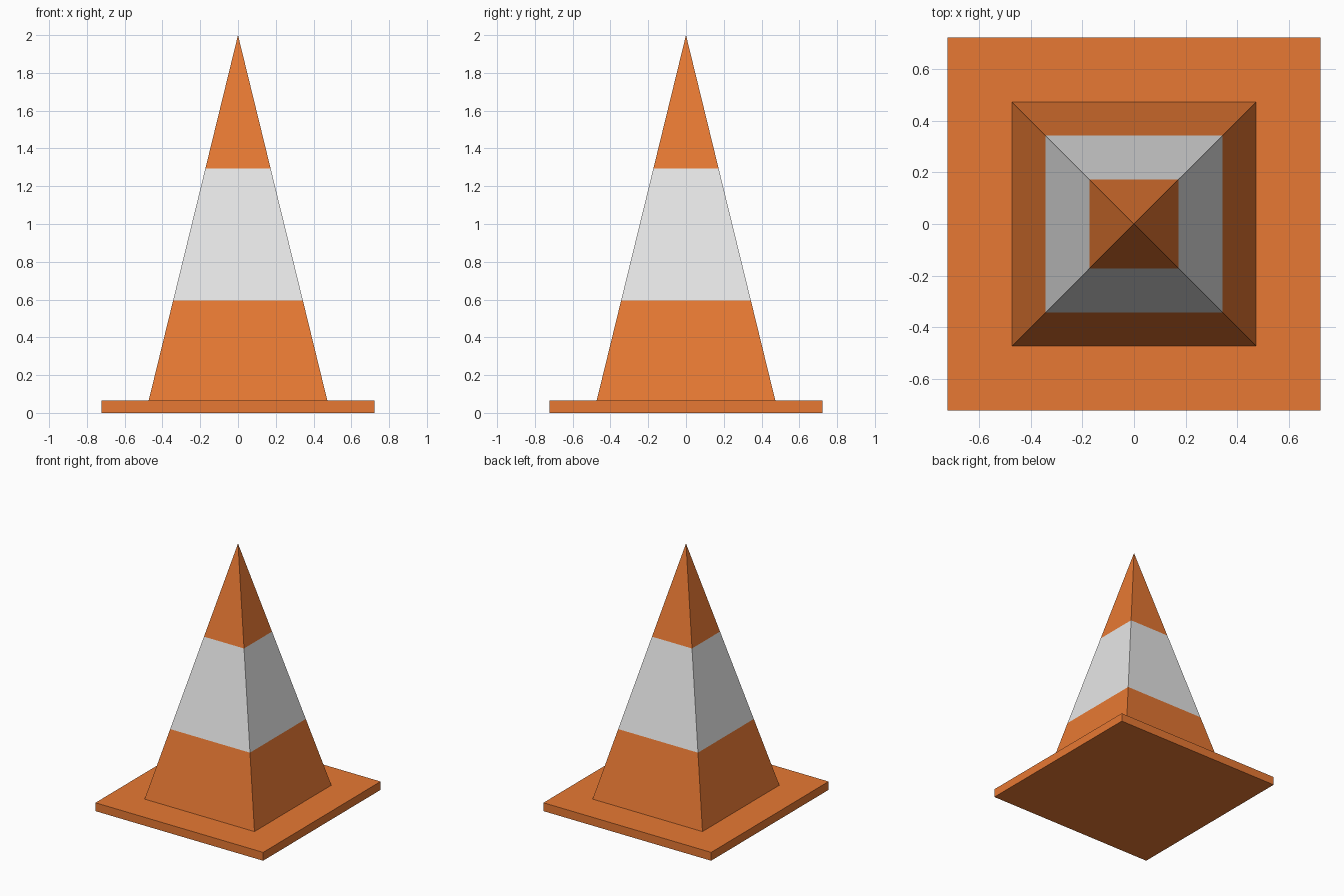
import bpy, bmesh

if "Cube" in bpy.data.objects:
    bpy.data.objects.remove(bpy.data.objects["Cube"])

def material(name, rgb):
    m = bpy.data.materials.new(name)
    m.diffuse_color = (*rgb, 1.0)
    m.use_nodes = True
    m.node_tree.nodes["Principled BSDF"].inputs["Base Color"].default_value = m.diffuse_color
    return m

orange = material("orange", (0.80, 0.19, 0.033))
white = material("white", (0.80, 0.80, 0.80))

def square_stack(name, rings, cap_bottom, apex=None):
    """Square rings given as (half width, height), closed by an apex or a flat top."""
    bm = bmesh.new()
    loops = [[bm.verts.new((sx * h, sy * h, z))
              for sx, sy in ((-1, -1), (1, -1), (1, 1), (-1, 1))] for h, z in rings]
    for low, high in zip(loops, loops[1:]):
        for i in range(4):
            j = (i + 1) % 4
            bm.faces.new((low[i], low[j], high[j], high[i]))
    top = loops[-1]
    if apex is None:
        bm.faces.new(top)
    else:
        tip = bm.verts.new((0, 0, apex))
        for i in range(4):
            bm.faces.new((top[i], top[(i + 1) % 4], tip))
    if cap_bottom:
        bm.faces.new(loops[0][::-1])
    mesh = bpy.data.meshes.new(name)
    bm.to_mesh(mesh)
    bm.free()
    obj = bpy.data.objects.new(name, mesh)
    bpy.context.collection.objects.link(obj)
    mesh.materials.append(orange)
    return obj

# Flat square foot
PLATE_TOP, HEIGHT, HALF = 0.065, 2.0, 0.473
square_stack("base_plate", [(0.722, 0), (0.722, PLATE_TOP)], True)

# Four-sided cone, cut at the edges of the reflective band
def half_at(z):
    return HALF * (HEIGHT - z) / (HEIGHT - PLATE_TOP)

cone = square_stack("cone_body", [(half_at(z), z) for z in (PLATE_TOP, 0.595, 1.295)],
                    False, HEIGHT)
cone.data.materials.append(white)

# White band chosen by height
for face in cone.data.polygons:
    face.material_index = int(0.6 < face.center.z < 1.29)
